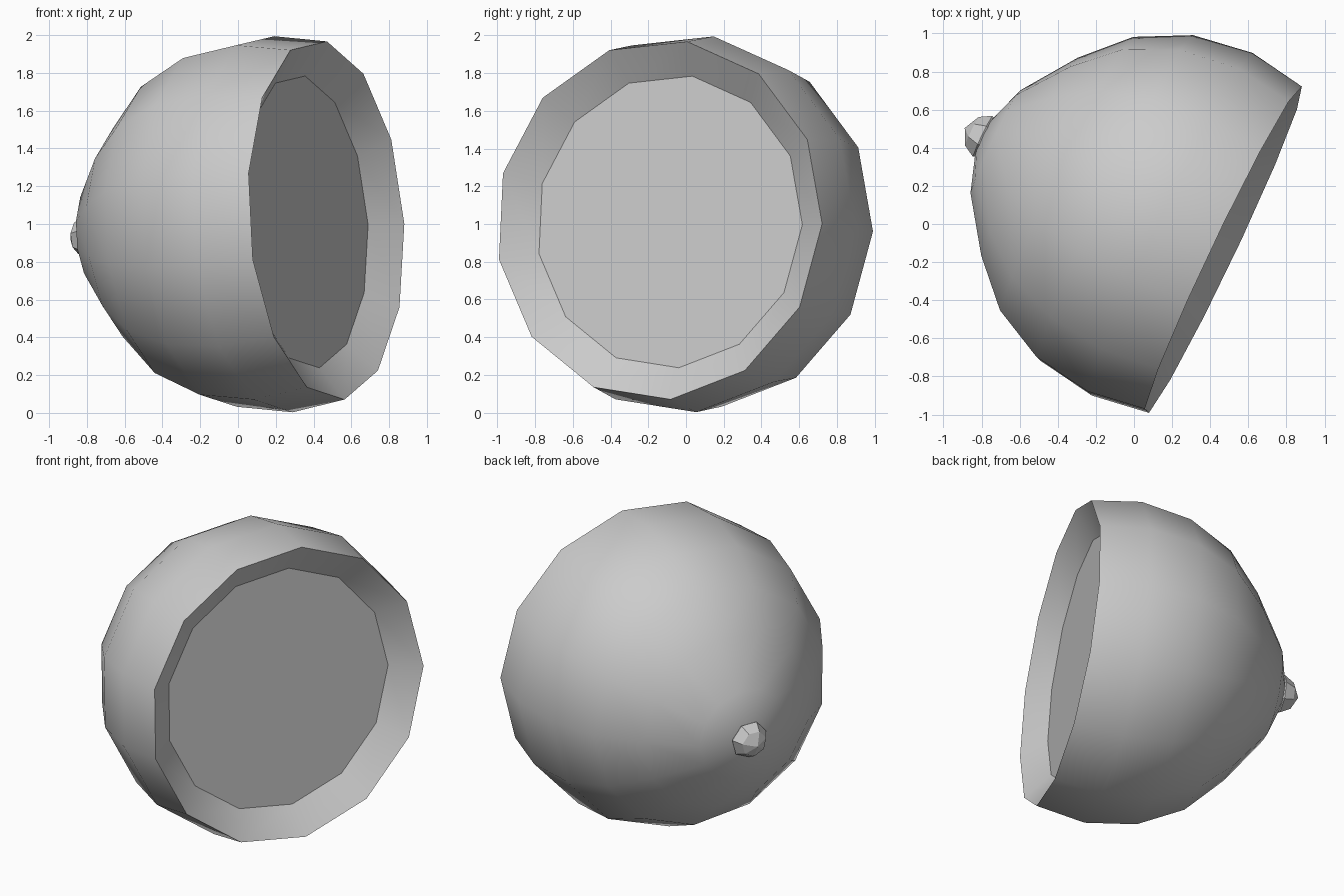
import bpy, math
from mathutils import Vector, Matrix

if "Cube" in bpy.data.objects:
    bpy.data.objects.remove(bpy.data.objects["Cube"])

# Tilted frame: origin at the rim centre, local Z out of the open mouth
n = Vector((0.901, -0.429, 0.064)).normalized()
u = Vector((0.412, 0.865, -0.02))
u = (u - n * u.dot(n)).normalized()
w = n.cross(u)
frame = Matrix((u, w, n)).transposed().to_4x4()
frame.translation = (0.468, -0.142, 1.021)


def lathe(name, profile, sides, turn=0.0, smooth=False):
    """Revolve (radius, height) points; radius 0 makes a pole, an open end gets a flat cap."""
    verts, faces, rings = [], [], []
    for r, h in profile:
        start = len(verts)
        count = 1 if r == 0 else sides
        for i in range(count):
            a = turn + 2 * math.pi * i / sides
            verts.append(frame @ Vector((r * math.cos(a), r * math.sin(a), h)))
        rings.append([start + i % count for i in range(sides)])
    for a, b in zip(rings, rings[1:]):
        for i in range(sides):
            j = (i + 1) % sides
            faces.append(list(dict.fromkeys((a[i], a[j], b[j], b[i]))))
    if profile[-1][0] > 0:
        faces.append(rings[-1])
    mesh = bpy.data.meshes.new(name)
    mesh.from_pydata(verts, [], faces)
    ob = bpy.data.objects.new(name, mesh)
    bpy.context.collection.objects.link(ob)
    bpy.ops.object.select_all(action='DESELECT')
    ob.select_set(True)
    bpy.context.view_layer.objects.active = ob
    if smooth:
        bpy.ops.object.shade_smooth_by_angle(angle=math.radians(32))
    return ob


# Domed shell, sloping inner lip and recessed flat face
lathe("dome_shell",
      [(0, -1.43), (0.305, -1.326), (0.588, -1.128), (0.812, -0.912),
       (0.955, -0.632), (1.005, -0.31), (0.957, 0),
       (0.78, -0.128)], 13, smooth=True)

# Small faceted knob on the back
lathe("back_knob",
      [(0, -1.505), (0.085, -1.463), (0.122, -1.40), (0.085, -1.34), (0, -1.31)],
      7, turn=0.2)
